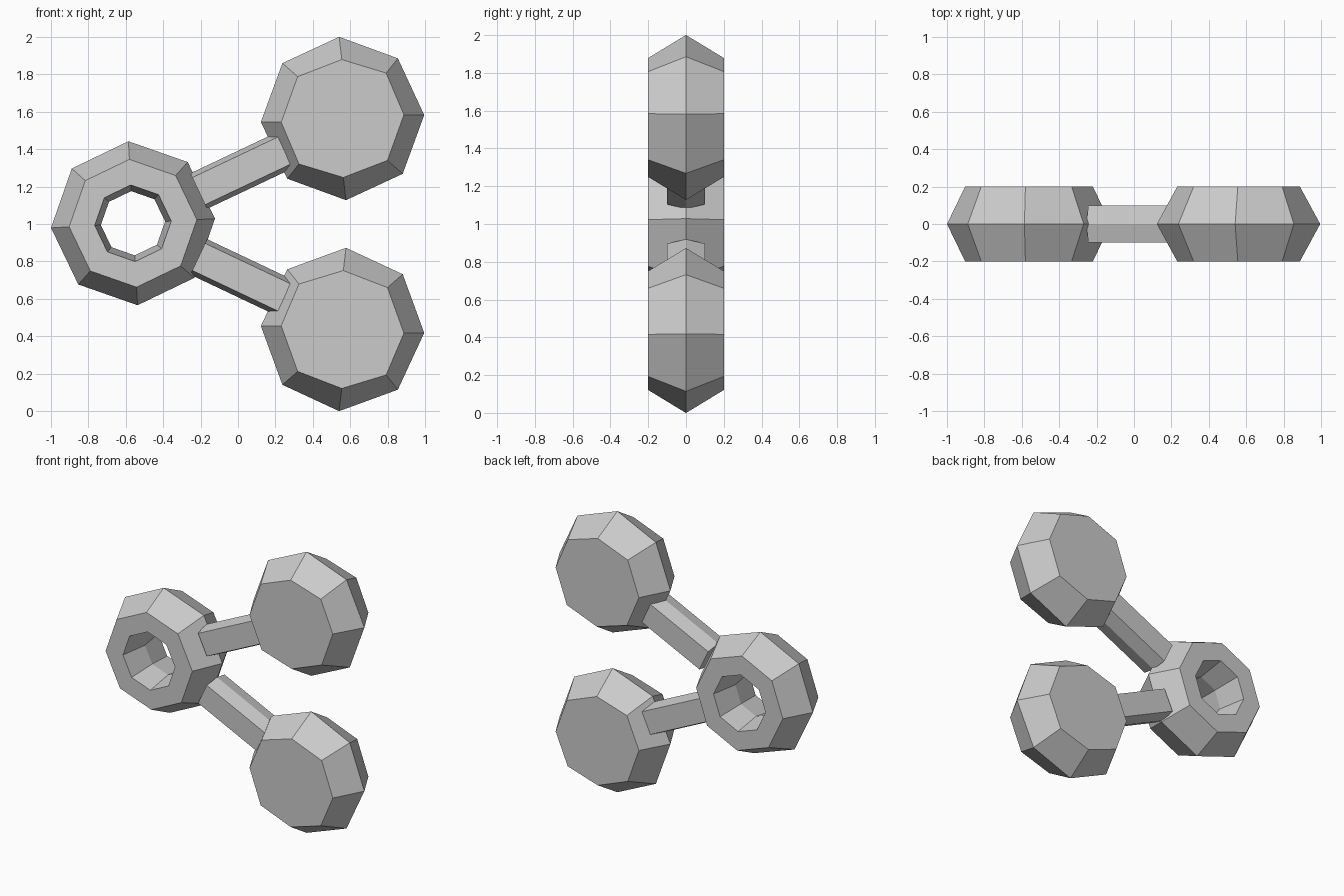
import bpy, bmesh, math
from mathutils import Vector

if "Cube" in bpy.data.objects:
    bpy.data.objects.remove(bpy.data.objects["Cube"])


def octagon(r, phase):
    return [(r * math.cos(math.radians(phase + 45 * i)),
             r * math.sin(math.radians(phase + 45 * i))) for i in range(8)]


def loft(name, loops, cap):
    """Skin a list of equal-length loops; cap the ends or close into a ring."""
    bm = bmesh.new()
    rings = [[bm.verts.new(p) for p in loop] for loop in loops]
    n = len(rings[0])
    pairs = list(zip(rings, rings[1:]))
    if cap:
        bm.faces.new(rings[0])
        bm.faces.new(rings[-1])
    else:
        pairs.append((rings[-1], rings[0]))
    for a, b in pairs:
        for i in range(n):
            j = (i + 1) % n
            bm.faces.new((a[i], a[j], b[j], b[i]))
    bmesh.ops.recalc_face_normals(bm, faces=bm.faces)
    mesh = bpy.data.meshes.new(name)
    bm.to_mesh(mesh)
    bm.free()
    obj = bpy.data.objects.new(name, mesh)
    bpy.context.collection.objects.link(obj)
    return obj


def place(points, cx, cz, y, side=1):
    """Put x/z points around a centre; side=-1 mirrors about z = 1."""
    return [(cx + px, y, 1 + side * (cz + pz - 1)) for px, pz in points]


# Left ring: bevelled rim and a hole that narrows in the middle
ring_section = [(0.439, 0), (0.342, -0.2), (0.205, -0.2), (0.172, 0),
                (0.205, 0.2), (0.342, 0.2)]
loft("left_ring", [place(octagon(r, 3.2), -0.5615, 1.004, y)
                   for r, y in ring_section], cap=False)

# Flat face outline of the solid discs (half of it, the rest is its negative)
half = [(0.328, 0.02), (0.233, 0.243), (-0.004, 0.315), (-0.24, 0.224)]
face_outline = half + [(-x, -z) for x, z in half]

# Bar cross-section: sideways and height offsets
bar_section = [(0, 0.105), (0.1, 0.08), (0.1, -0.08),
               (0, -0.105), (-0.1, -0.08), (-0.1, 0.08)]
bar_start, bar_end = Vector((-0.21, 1.176)), Vector((0.32, 1.427))
axis = (bar_end - bar_start).normalized()
up = Vector((-axis.y, axis.x))

for label, side in (("upper", 1), ("lower", -1)):
    # Solid disc with bevelled rim
    loft(label + "_disc", [place(pts, 0.559, 1.564, y, side) for pts, y in
                           ((face_outline, -0.2), (octagon(0.437, 2.4), 0),
                            (face_outline, 0.2))], cap=True)
    # Connecting bar
    loops = []
    for end in (bar_start, bar_end):
        loops.append([((end + up * h).x, w, 1 + side * ((end + up * h).y - 1))
                      for w, h in bar_section])
    loft(label + "_bar", loops, cap=True)
